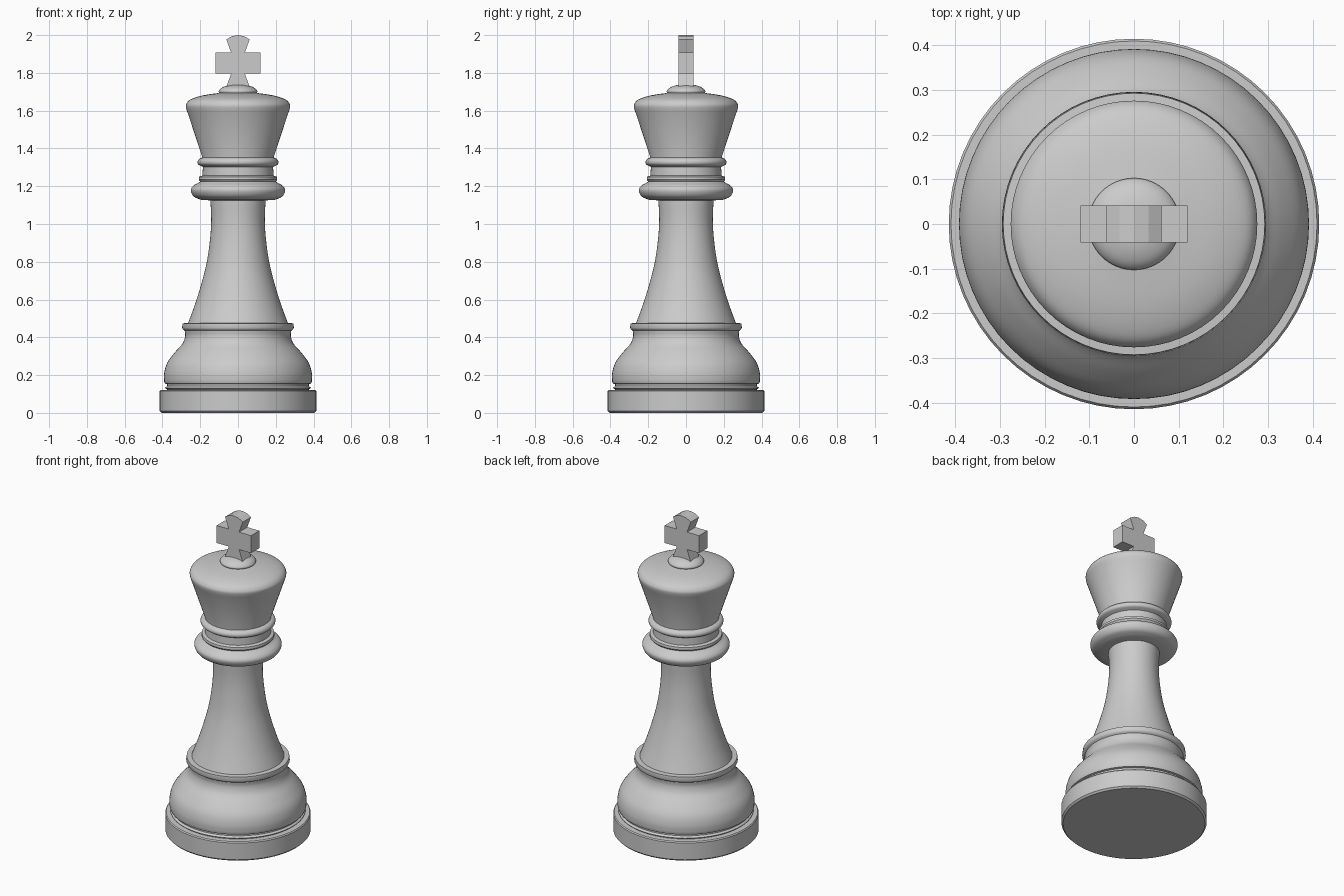
import bpy, bmesh, math
from mathutils import Vector

if "Cube" in bpy.data.objects:
    bpy.data.objects.remove(bpy.data.objects["Cube"])

SEGMENTS = 64


def smooth_curve(points, steps=4):
    """Catmull-Rom curve through (radius, height) points."""
    p = [Vector(q) for q in points]
    p = [2 * p[0] - p[1]] + p + [2 * p[-1] - p[-2]]
    out = []
    for a, b, c, d in zip(p, p[1:], p[2:], p[3:]):
        for i in range(steps):
            t = i / steps
            out.append(0.5 * (2 * b + (c - a) * t + (2 * a - 5 * b + 4 * c - d) * t ** 2
                              + (3 * b - a - 3 * c + d) * t ** 3))
    return out + [p[-2]]


def finish(name, bm):
    bmesh.ops.recalc_face_normals(bm, faces=bm.faces)
    mesh = bpy.data.meshes.new(name)
    bm.to_mesh(mesh)
    bm.free()
    obj = bpy.data.objects.new(name, mesh)
    bpy.context.collection.objects.link(obj)
    return obj


def lathe(name, profile):
    bm = bmesh.new()
    verts = [bm.verts.new((max(r, 0), 0, z)) for r, z in profile]
    edges = [bm.edges.new(pair) for pair in zip(verts, verts[1:])]
    bmesh.ops.spin(bm, geom=verts + edges, cent=(0, 0, 0), axis=(0, 0, 1),
                   angle=math.tau, steps=SEGMENTS)
    bmesh.ops.remove_doubles(bm, verts=bm.verts, dist=0.0003)
    obj = finish(name, bm)
    bpy.ops.object.select_all(action='DESELECT')
    bpy.context.view_layer.objects.active = obj
    obj.select_set(True)
    bpy.ops.object.shade_smooth_by_angle(angle=math.radians(35))
    return obj


# Turned body: sections are curved inside and meet at crisp edges
sections = [
    # foot disc
    ([(0, 0), (0.405, 0), (0.415, 0.01), (0.415, 0.115), (0.41, 0.122), (0.375, 0.122)], False),
    # groove bead above the foot
    ([(0.375, 0.125), (0.386, 0.132), (0.375, 0.142)], True),
    ([(0.375, 0.152), (0.387, 0.155)], False),
    # bulging lower body
    ([(0.391, 0.165), (0.391, 0.21), (0.375, 0.265), (0.335, 0.32), (0.295, 0.365),
      (0.28, 0.405), (0.282, 0.435)], True),
    # flat ring
    ([(0.292, 0.442), (0.296, 0.45), (0.293, 0.474), (0.264, 0.476)], False),
    # slender stem
    ([(0.264, 0.476), (0.226, 0.58), (0.192, 0.69), (0.165, 0.80), (0.148, 0.92),
      (0.142, 1.02), (0.146, 1.125)], True),
    # wide collar
    ([(0.195, 1.128), (0.234, 1.145), (0.25, 1.178), (0.237, 1.202), (0.21, 1.218)], True),
    # middle band
    ([(0.20, 1.225), (0.208, 1.235), (0.206, 1.25), (0.188, 1.256), (0.186, 1.302)], False),
    # narrow collar
    ([(0.19, 1.304), (0.21, 1.315), (0.214, 1.33), (0.206, 1.344), (0.19, 1.352)], True),
    # flared head
    ([(0.19, 1.356), (0.262, 1.575)], False),
    ([(0.262, 1.575), (0.275, 1.615), (0.273, 1.637), (0.25, 1.66), (0.19, 1.68),
      (0.10, 1.694)], True),
    # small cap under the cross
    ([(0.10, 1.694), (0.102, 1.705), (0.085, 1.722), (0.05, 1.735), (0, 1.74)], True),
]
profile = []
for points, curved in sections:
    profile += smooth_curve(points) if curved else [Vector(p) for p in points]
lathe("turned_body", profile)

# Cross: mirrored half outline with thickness
half = [(0.062, 1.725), (0.036, 1.797), (0.12, 1.797), (0.12, 1.907), (0.036, 1.907),
        (0.062, 1.977), (0.033, 1.994)]
outline = half + [(0, 2.0)] + [(-x, z) for x, z in reversed(half)]
bm = bmesh.new()
face = bm.faces.new([bm.verts.new((x, -0.041, z)) for x, z in outline])
side = bmesh.ops.extrude_face_region(bm, geom=[face], use_keep_orig=True)
bmesh.ops.translate(bm, vec=(0, 0.082, 0),
                    verts=[v for v in side["geom"] if isinstance(v, bmesh.types.BMVert)])
finish("top_cross", bm)
